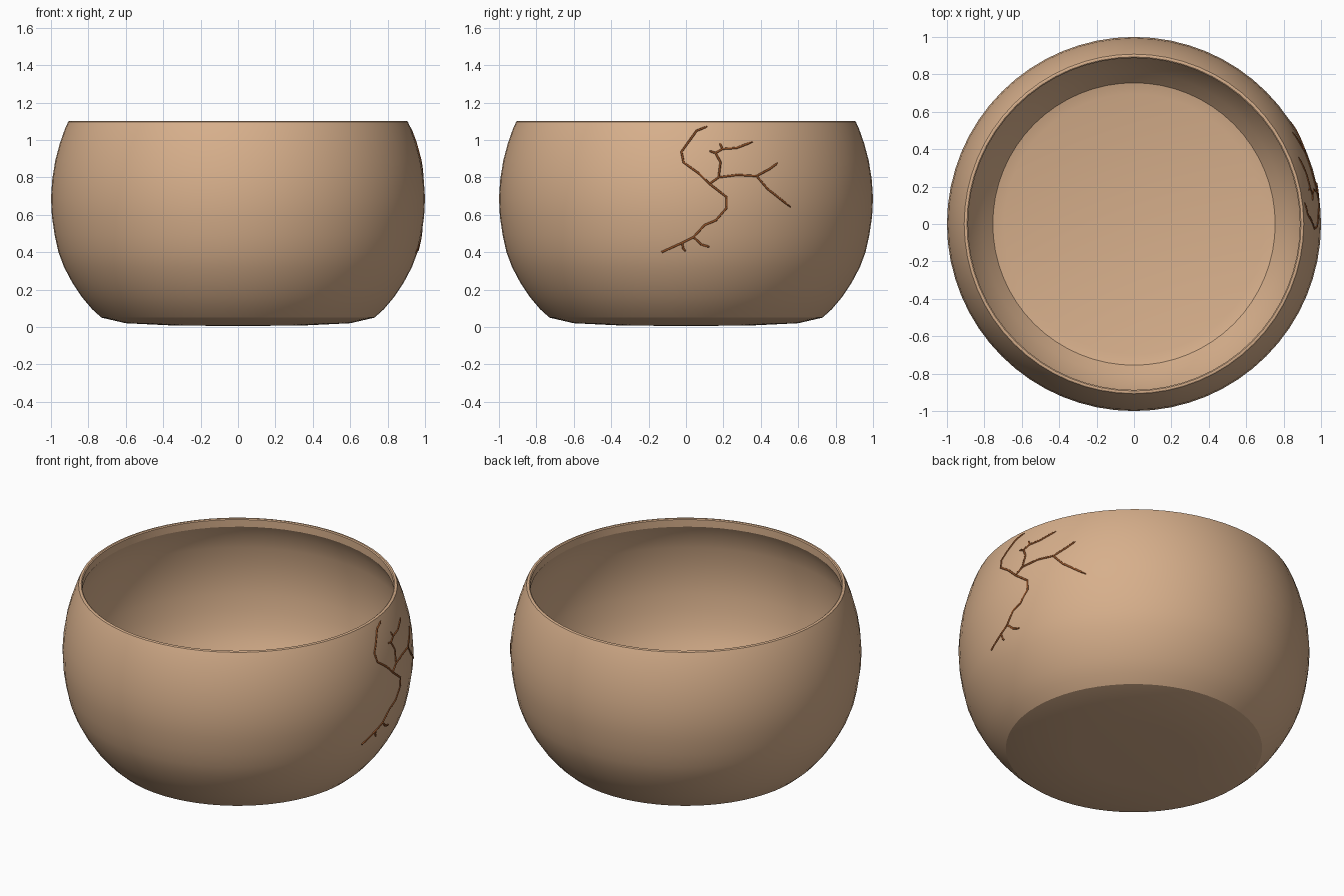
import bpy, bmesh, math

if "Cube" in bpy.data.objects:
    bpy.data.objects.remove(bpy.data.objects["Cube"])

SEGMENTS = 64


def material(name, color):
    m = bpy.data.materials.new(name)
    m.diffuse_color = color
    m.use_nodes = True
    m.node_tree.nodes["Principled BSDF"].inputs["Base Color"].default_value = m.diffuse_color
    return m


# Outer wall profile (radius, height), foot to rim
OUTER = [(0.73, 0.05), (0.78, 0.095), (0.835, 0.16), (0.885, 0.235), (0.93, 0.32),
         (0.96, 0.40), (0.98, 0.49), (0.995, 0.59), (1.0, 0.69), (0.993, 0.79),
         (0.977, 0.89), (0.953, 0.98), (0.925, 1.06), (0.908, 1.097)]
FOOT = [(0, 0.005), (0.35, 0.008), (0.6, 0.02)]
RIM = [(0.902, 1.10), (0.893, 1.10), (0.887, 1.095), (0.887, 1.05)]
FLOOR = [(0.695, 0.08), (0, 0.08)]


def radius_at(z):
    for (r0, z0), (r1, z1) in zip(OUTER, OUTER[1:]):
        if z0 <= z <= z1:
            return r0 + (r1 - r0) * (z - z0) / (z1 - z0)
    return OUTER[-1][0]


# Bowl: one closed profile spun around z
inner = [(r - 0.025, z) for r, z in reversed(OUTER[1:-2])]
profile = FOOT + OUTER + RIM + inner + FLOOR
bm = bmesh.new()
verts = [bm.verts.new((r, 0, z)) for r, z in profile]
edges = [bm.edges.new(pair) for pair in zip(verts, verts[1:])]
bmesh.ops.spin(bm, geom=verts + edges, axis=(0, 0, 1), cent=(0, 0, 0),
               angle=math.tau, steps=SEGMENTS)
bmesh.ops.remove_doubles(bm, verts=bm.verts, dist=0.0005)
bmesh.ops.recalc_face_normals(bm, faces=bm.faces)
mesh = bpy.data.meshes.new("bowl")
bm.to_mesh(mesh)
bm.free()
bowl = bpy.data.objects.new("bowl", mesh)
bpy.context.collection.objects.link(bowl)
mesh.materials.append(material("clay", (0.68, 0.43, 0.26, 1)))
bpy.context.view_layer.objects.active = bowl
bowl.select_set(True)
bpy.ops.object.shade_smooth_by_angle(angle=math.radians(25))

# Crack: branching lines (y, z) wrapped onto the right side
CRACKS = [
    [(-0.13, 0.40), (-0.02, 0.45), (0.04, 0.48), (0.10, 0.545), (0.16, 0.57), (0.217, 0.636),
     (0.217, 0.695), (0.126, 0.765), (0.07, 0.82), (-0.013, 0.88), (-0.024, 0.936),
     (0.056, 1.048), (0.115, 1.072)],
    [(0.126, 0.765), (0.174, 0.80), (0.184, 0.88), (0.158, 0.93), (0.126, 0.94)],
    [(0.158, 0.93), (0.195, 0.952), (0.27, 0.957), (0.356, 0.99)],
    [(0.195, 0.952), (0.18, 0.984)],
    [(0.174, 0.80), (0.275, 0.813), (0.377, 0.807), (0.447, 0.845), (0.49, 0.877)],
    [(0.377, 0.807), (0.436, 0.738), (0.56, 0.64)],
    [(0.04, 0.48), (0.083, 0.44), (0.126, 0.428)],
    [(-0.02, 0.45), (-0.015, 0.42), (-0.003, 0.406)],
]
curve = bpy.data.curves.new("crack", 'CURVE')
curve.dimensions = '3D'
curve.bevel_depth = 0.006
curve.bevel_resolution = 1
curve.use_fill_caps = True
for path in CRACKS:
    pts = [path[0]]
    for (y0, z0), (y1, z1) in zip(path, path[1:]):
        for i in range(1, 5):
            pts.append((y0 + (y1 - y0) * i / 4, z0 + (z1 - z0) * i / 4))
    spline = curve.splines.new('POLY')
    spline.points.add(len(pts) - 1)
    for p, (y, z) in zip(spline.points, pts):
        p.co = (math.sqrt(radius_at(z) ** 2 - y * y) - 0.001, y, z, 1)
    spline.points[-1].radius = 0.5
curve.materials.append(material("crack_brown", (0.27, 0.08, 0.02, 1)))
crack = bpy.data.objects.new("crack", curve)
bpy.context.collection.objects.link(crack)
